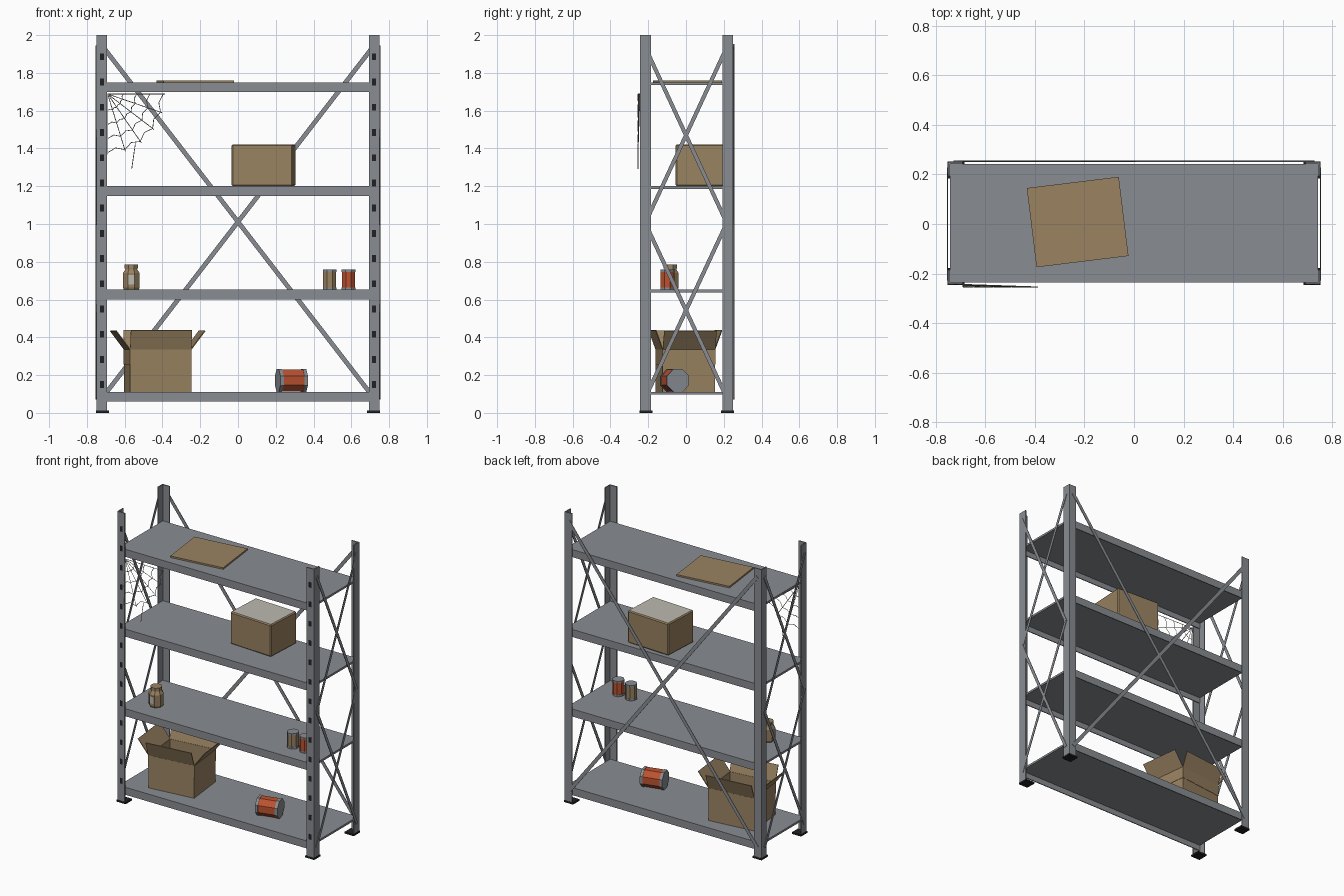
import bpy, bmesh, math
from mathutils import Matrix, Vector

if "Cube" in bpy.data.objects:
    bpy.data.objects.remove(bpy.data.objects["Cube"])


def material(name, rgb):
    m = bpy.data.materials.new(name)
    m.diffuse_color = (*rgb, 1)
    m.use_nodes = True
    m.node_tree.nodes["Principled BSDF"].inputs["Base Color"].default_value = m.diffuse_color
    return m


STEEL = material("grey steel", (0.25, 0.265, 0.285))
DARK = material("dark rubber", (0.015, 0.015, 0.017))
CARD = material("cardboard", (0.32, 0.225, 0.12))
RUST = material("rust red", (0.50, 0.085, 0.03))
PALE = material("pale paper", (0.50, 0.49, 0.44))


def finish(name, bm, mats, matrix=Matrix()):
    bmesh.ops.recalc_face_normals(bm, faces=bm.faces)
    me = bpy.data.meshes.new(name)
    bm.to_mesh(me)
    bm.free()
    ob = bpy.data.objects.new(name, me)
    bpy.context.collection.objects.link(ob)
    for m in mats:
        me.materials.append(m)
    ob.matrix_world = matrix
    return ob


def add_box(bm, lo, hi, matrix=Matrix()):
    lo, hi = Vector(lo), Vector(hi)
    size = Matrix.Diagonal((*(hi - lo), 1))
    bmesh.ops.create_cube(bm, size=1, matrix=matrix @ Matrix.Translation((lo + hi) / 2) @ size)


def prism(name, outline, z0, z1, mat):
    bm = bmesh.new()
    face = bm.faces.new([bm.verts.new((x, y, z0)) for x, y in outline])
    ext = bmesh.ops.extrude_face_region(bm, geom=[face])
    verts = [v for v in ext["geom"] if isinstance(v, bmesh.types.BMVert)]
    bmesh.ops.translate(bm, verts=verts, vec=(0, 0, z1 - z0))
    return finish(name, bm, [mat])


def lathe(name, profile, sides, mats, seg_mats, matrix):
    """Turn a (radius, height) profile; each profile step has its own material."""
    bm = bmesh.new()
    rings = []
    for r, z in profile:
        rings.append([bm.verts.new((r * math.cos(a), r * math.sin(a), z))
                      for a in [(i + 0.5) * math.tau / sides for i in range(sides)]])
    for k, mi in enumerate(seg_mats):
        for i in range(sides):
            j = (i + 1) % sides
            f = bm.faces.new((rings[k][i], rings[k][j], rings[k + 1][j], rings[k + 1][i]))
            f.material_index = mi
    bm.faces.new(rings[0]).material_index = seg_mats[0]
    bm.faces.new(rings[-1]).material_index = seg_mats[-1]
    return finish(name, bm, mats, matrix)


def place(x, y, z, deg=0):
    return Matrix.Translation((x, y, z)) @ Matrix.Rotation(math.radians(deg), 4, 'Z')


# Frame extents
X, Y0, Y1 = 0.75, -0.243, 0.25
W, T = 0.057, 0.007

# Angle-iron posts with rubber feet
for sx, side in ((-1, "left"), (1, "right")):
    for yc, sy, end in ((Y0, -1, "front"), (Y1, 1, "back")):
        x = sx * X
        prism(f"{end}_{side}_post",
              [(x, yc), (x - sx * W, yc), (x - sx * W, yc - sy * T),
               (x - sx * T, yc - sy * T), (x - sx * T, yc - sy * W), (x, yc - sy * W)],
              0.004, 2.0, STEEL)
        bm = bmesh.new()
        xs = sorted((x + sx * 0.003, x - sx * 0.066))
        ys = sorted((yc + sy * 0.003, yc - sy * 0.066))
        add_box(bm, (xs[0], ys[0], 0), (xs[1], ys[1], 0.012))
        finish(f"{end}_{side}_foot", bm, [DARK])
    # Row of slots on the front flange
    bm = bmesh.new()
    for k in range(14):
        z = 1.885 - 0.1335 * k
        add_box(bm, (sx * 0.72 - 0.01, Y0 - 0.001, z - 0.018), (sx * 0.72 + 0.01, Y0 + 0.002, z + 0.018))
    finish(f"{side}_post_slots", bm, [DARK])

# Shelves with folded front and back lips
for n, z in enumerate((0.111, 0.652, 1.2, 1.75)):
    bm = bmesh.new()
    ya, yb, x = Y0 + T, Y1 - T, X - T
    add_box(bm, (-x, ya, z - 0.014), (x, yb, z))
    for y in (ya, yb - 0.006):
        add_box(bm, (-x, y, z - 0.052), (x, y + 0.006, z - 0.014))
    finish(f"shelf_{n + 1}", bm, [STEEL])


def brace(name, a, b, normal, width=0.024, thick=0.003):
    """Flat bar between two points, lying against a face."""
    a, b, n = Vector(a), Vector(b), Vector(normal)
    d = (b - a).normalized()
    rot = Matrix((d, n.cross(d), n)).transposed().to_4x4()
    bm = bmesh.new()
    L = (b - a).length / 2
    add_box(bm, (-L, -width / 2, -thick / 2), (L, width / 2, thick / 2),
            Matrix.Translation((a + b) / 2) @ rot)
    finish(name, bm, [STEEL])


# Cross braces on the ends and the back
for sx, side in ((-1, "left"), (1, "right")):
    for lo, hi, level in ((0.075, 1.01, "lower"), (1.0, 1.94, "upper")):
        for s in (-1, 1):
            x = sx * (X + 0.0025 + s * 0.001)
            brace(f"{side}_{level}_brace", (x, s * 0.218, lo), (x, -s * 0.218, hi), (1, 0, 0), 0.021)
for s in (-1, 1):
    y = Y1 + 0.003 + s * 0.0015
    brace("back_brace", (s * 0.72, y, 0.078), (-s * 0.72, y, 1.945), (0, 1, 0))

# Flattened carton on the top shelf
bm = bmesh.new()
add_box(bm, (-0.187, -0.161, 0), (0.187, 0.161, 0.011))
finish("flat_carton", bm, [CARD], place(-0.2275, 0.008, 1.75, 7))

# Closed carton with a pale top
bm = bmesh.new()
add_box(bm, (-0.162, -0.13, 0), (0.162, 0.13, 0.222))
bmesh.ops.bevel(bm, geom=bm.edges[:], offset=0.007, segments=1, affect='EDGES')
bm.normal_update()
for f in bm.faces:
    f.material_index = 1 if f.normal.z > 0.9 else 0
finish("closed_carton", bm, [CARD, PALE], place(0.135, 0.083, 1.2, -3))

# Open carton: floor, lower and slightly proud upper walls, four raised flaps
bm = bmesh.new()
w, d, h, t = 0.163, 0.14, 0.225, 0.006
add_box(bm, (-w, -d, 0), (w, d, t))
for z0, z1, g in ((0, 0.145, 0), (0.145, h, 0.002)):
    for s in (-1, 1):
        xs = sorted((s * (w + g), s * (w - t)))
        ys = sorted((s * (d + g), s * (d - t)))
        add_box(bm, (xs[0], -d - g, z0), (xs[1], d + g, z1))
        add_box(bm, (-w + t, ys[0], z0), (w - t, ys[1], z1))
for i in range(4):
    half, reach = ((d, w) if i % 2 == 0 else (w, d))
    length, tilt = ((0.125, 37) if i % 2 == 0 else (0.11, 20))
    m = (Matrix.Rotation(i * math.pi / 2, 4, 'Z') @ Matrix.Translation((reach - 0.002, 0, h - 0.002))
         @ Matrix.Rotation(math.radians(tilt), 4, 'Y'))
    add_box(bm, (-0.0025, -half, 0), (0.0025, half, length), m)
finish("open_carton", bm, [CARD], place(-0.425, -0.003, 0.111, 6.5))


# Tins with steel rims and a coloured band
def tin(name, r, h, band, matrix):
    e = 0.12 * h
    profile = [(r, 0), (r, e), (r * 0.96, e), (r * 0.96, h - e), (r, h - e), (r, h)]
    lathe(name, profile, 8, [STEEL, band], [0, 0, 1, 0, 0], matrix)


tin("tan_tin", 0.039, 0.106, CARD, place(0.485, -0.095, 0.652))
tin("red_tin", 0.039, 0.106, RUST, place(0.585, -0.1, 0.652))
lying = place(0.283, -0.06, 0.171, 14) @ Matrix.Rotation(math.pi / 2, 4, 'Y')
tin("fallen_tin", 0.065, 0.15, RUST, lying @ Matrix.Translation((0, 0, -0.075)))

# Jar with shoulder, lid and a paper label
jar = place(-0.565, -0.083, 0.652)
lathe("jar", [(0.042, 0), (0.048, 0.012), (0.048, 0.088), (0.034, 0.108), (0.034, 0.113),
              (0.038, 0.113), (0.038, 0.133)], 8, [CARD], [0] * 6, jar)
bm = bmesh.new()
add_box(bm, (-0.017, -0.0475, 0.028), (0.03, -0.044, 0.076))
add_box(bm, (-0.017, -0.0475, 0.028), (0.017, -0.044, 0.076))
bm.free()
bm = bmesh.new()
add_box(bm, (-0.018, -0.0475, 0.028), (0.018, -0.0435, 0.078))
finish("jar_label", bm, [PALE], jar)

# Cobweb in the upper left corner: spokes, sagging rings, one loose strand
R, SPOKES = 0.31, 6


def web_point(i, f):
    a = -math.pi / 2 * i / (SPOKES - 1)
    return (-0.69 + R * f * math.cos(a) * 0.95, Y0 - 0.001 - 0.010 * f, 1.688 + R * f * math.sin(a))


strands = [[web_point(i, 0), web_point(i, 1.03)] for i in range(SPOKES)]
for f in (0.28, 0.52, 0.76, 1.0):
    pts = []
    for i in range(SPOKES):
        pts.append(web_point(i, f))
        if i < SPOKES - 1:
            pts.append(web_point(i + 0.5, f * 0.93))
    strands.append(pts)
x, y, z = web_point(3.3, 0.98)
strands.append([(x, y, z), (-0.563, y, 1.29)])
curve = bpy.data.curves.new("cobweb", 'CURVE')
curve.dimensions = '3D'
curve.bevel_depth = 0.002
curve.bevel_resolution = 0
for pts in strands:
    sp = curve.splines.new('POLY')
    sp.points.add(len(pts) - 1)
    for p, co in zip(sp.points, pts):
        p.co = (*co, 1)
curve.materials.append(PALE)
bpy.context.collection.objects.link(bpy.data.objects.new("cobweb", curve))
